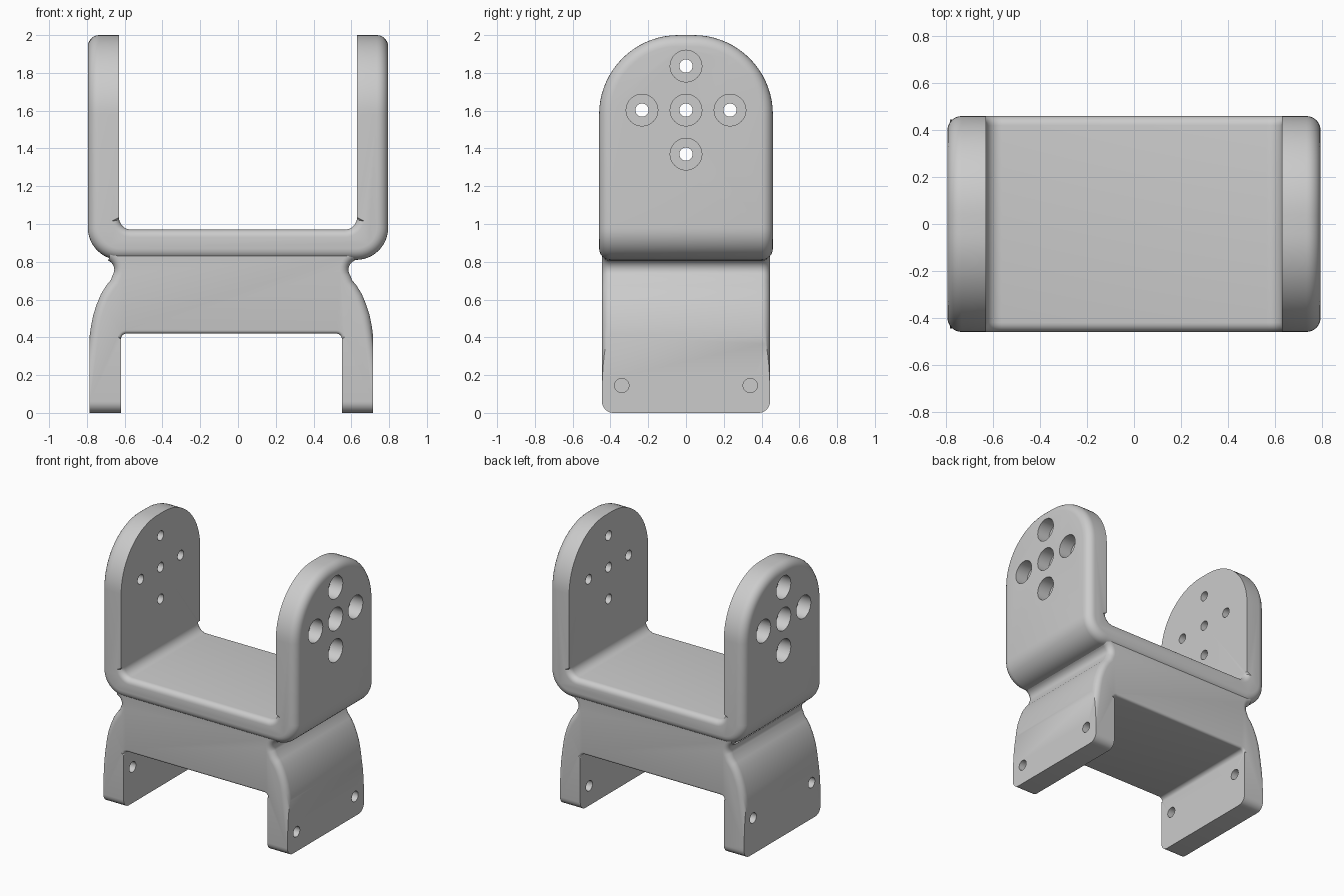
import bpy
import bmesh
import math
from mathutils import Vector

cube = bpy.data.objects.get("Cube")
if cube:
    bpy.data.objects.remove(cube, do_unlink=True)

grey = bpy.data.materials.new("plain grey")
grey.use_nodes = True
COLOUR = (0.6, 0.6, 0.6, 1)
grey.diffuse_color = COLOUR
grey.node_tree.nodes["Principled BSDF"].inputs["Base Color"].default_value = COLOUR


def arc(cx, cy, r, start, end, n=12):
    """Points on a circular arc, angles in degrees."""
    angles = [math.radians(start + (end - start) * i / n) for i in range(n + 1)]
    return [(cx + r * math.cos(a), cy + r * math.sin(a)) for a in angles]


def mirrored(half):
    """Close a right-hand half profile with its mirror image."""
    return half + [(-x, z) for x, z in reversed(half)]


def prism(name, points, axis, lo, hi):
    """Extrude a profile (u, z) along x or y."""
    def place(u, z, d):
        return (d, u, z) if axis == "x" else (u, d, z)
    bm = bmesh.new()
    face = bm.faces.new([bm.verts.new(place(u, z, lo)) for u, z in points])
    new = bmesh.ops.extrude_face_region(bm, geom=[face])["geom"]
    for v in new:
        if isinstance(v, bmesh.types.BMVert):
            v.co += Vector(place(0, 0, hi - lo))
    bmesh.ops.recalc_face_normals(bm, faces=bm.faces)
    mesh = bpy.data.meshes.new(name)
    bm.to_mesh(mesh)
    bm.free()
    obj = bpy.data.objects.new(name, mesh)
    bpy.context.collection.objects.link(obj)
    mesh.materials.append(grey)
    return obj


def combine(obj, tool, operation="DIFFERENCE"):
    """Apply a boolean and discard the tool."""
    mod = obj.modifiers.new("cut", "BOOLEAN")
    mod.operation, mod.solver, mod.object = operation, "EXACT", tool
    bpy.context.view_layer.objects.active = obj
    bpy.ops.object.modifier_apply(modifier=mod.name)
    bpy.data.objects.remove(tool, do_unlink=True)


def round_edges(obj, width, rule=lambda co: True, segments=6):
    """Bevel the sharp edges whose two ends both satisfy the rule."""
    bm = bmesh.new()
    bm.from_mesh(obj.data)
    bmesh.ops.remove_doubles(bm, verts=bm.verts, dist=0.0001)
    edges = [e for e in bm.edges if e.calc_face_angle(0) > math.radians(35)
             and all(rule(v.co) for v in e.verts)]
    bmesh.ops.bevel(bm, geom=edges, offset=width, offset_type="OFFSET",
                    segments=segments, profile=0.5, affect="EDGES", clamp_overlap=False)
    bm.to_mesh(obj.data)
    bm.free()


def drill(obj, y, z, radius, lo, hi):
    combine(obj, prism("drill", arc(y, z, radius, 0, 348.75, 31), "x", lo, hi))


def smooth(obj):
    bpy.ops.object.select_all(action="DESELECT")
    obj.select_set(True)
    bpy.context.view_layer.objects.active = obj
    bpy.ops.object.shade_smooth_by_angle(angle=math.radians(30))


# Upper bracket: arched block with rounded outside edges
WIDTH, DEPTH, FLOOR, BASE = 0.795, 0.46, 0.97, 0.81
arch = mirrored([(DEPTH, 0.5)] + arc(DEPTH - 0.42, 1.58, 0.42, 0, 90, 18))
upper = prism("upper_bracket", arch, "x", -1, 1)
cradle = mirrored(arc(WIDTH - 0.17, BASE + 0.17, 0.17, -90, 0) + [(WIDTH, 2.3)])
combine(upper, prism("cradle", cradle, "y", -0.7, 0.7), "INTERSECT")
round_edges(upper, 0.06)

# Gap between the arms, with its rounded floor edge
gap = mirrored(arc(0.63 - 0.065, FLOOR + 0.065, 0.065, -90, 0, 8) + [(0.63, 2.3)])
combine(upper, prism("gap", gap, "y", -0.7, 0.7))
round_edges(upper, 0.04, lambda c: abs(c.x) < 0.632 and FLOOR - 0.01 < c.z < 1.04
            and abs(c.y) > DEPTH - 0.002)

# Counterbored holes in a cross on each arm
for dy, dz in ((0, 0), (1, 0), (-1, 0), (0, 1), (0, -1)):
    y, z = dy * 0.233, 1.603 + dz * 0.233
    drill(upper, y, z, 0.035, -1, 1)
    for side in (-1, 1):
        drill(upper, y, z, 0.084, *sorted((side * 0.695, side)))
smooth(upper)

# Lower bracket: waisted saddle with two legs, built on its own centre line
SIDE, HALF = 0.445, 0.75
waist = [(HALF, 0), (HALF, 0.41), (0.743, 0.46), (0.731, 0.52), (0.713, 0.575),
         (0.69, 0.63), (0.662, 0.675), (0.638, 0.704)]
waist += arc(0.672, 0.758, 0.052, 215, 100, 10) + [(0.655, 0.88)]
lower = prism("lower_bracket", mirrored(waist), "y", -SIDE, SIDE)
round_edges(lower, 0.06, lambda c: c.z < 0.001 and c.y > 0)
round_edges(lower, 0.06, lambda c: c.z < 0.001 and c.y < -SIDE + 0.001)
round_edges(lower, 0.045, lambda c: c.z > 0.405 and abs(c.x) > 0.5 and abs(c.y) > SIDE - 0.001)

# Opening between the legs
opening = mirrored([(0.585, -0.2)] + arc(0.585 - 0.03, 0.42 - 0.03, 0.03, 0, 90, 6))
combine(lower, prism("opening", opening, "y", -0.7, 0.7))
round_edges(lower, 0.018, lambda c: abs(c.x) < 0.587 and 0.385 < c.z < 0.43
            and abs(c.y) > SIDE - 0.001, 4)

# Mounting holes in the legs, higher on the right one
for side, height in ((1, 0.145), (-1, 0.265)):
    for y in (-0.34, 0.34):
        drill(lower, y, height, 0.038, *sorted((side * 0.4, side)))
lower.location.x = -0.035
smooth(lower)
